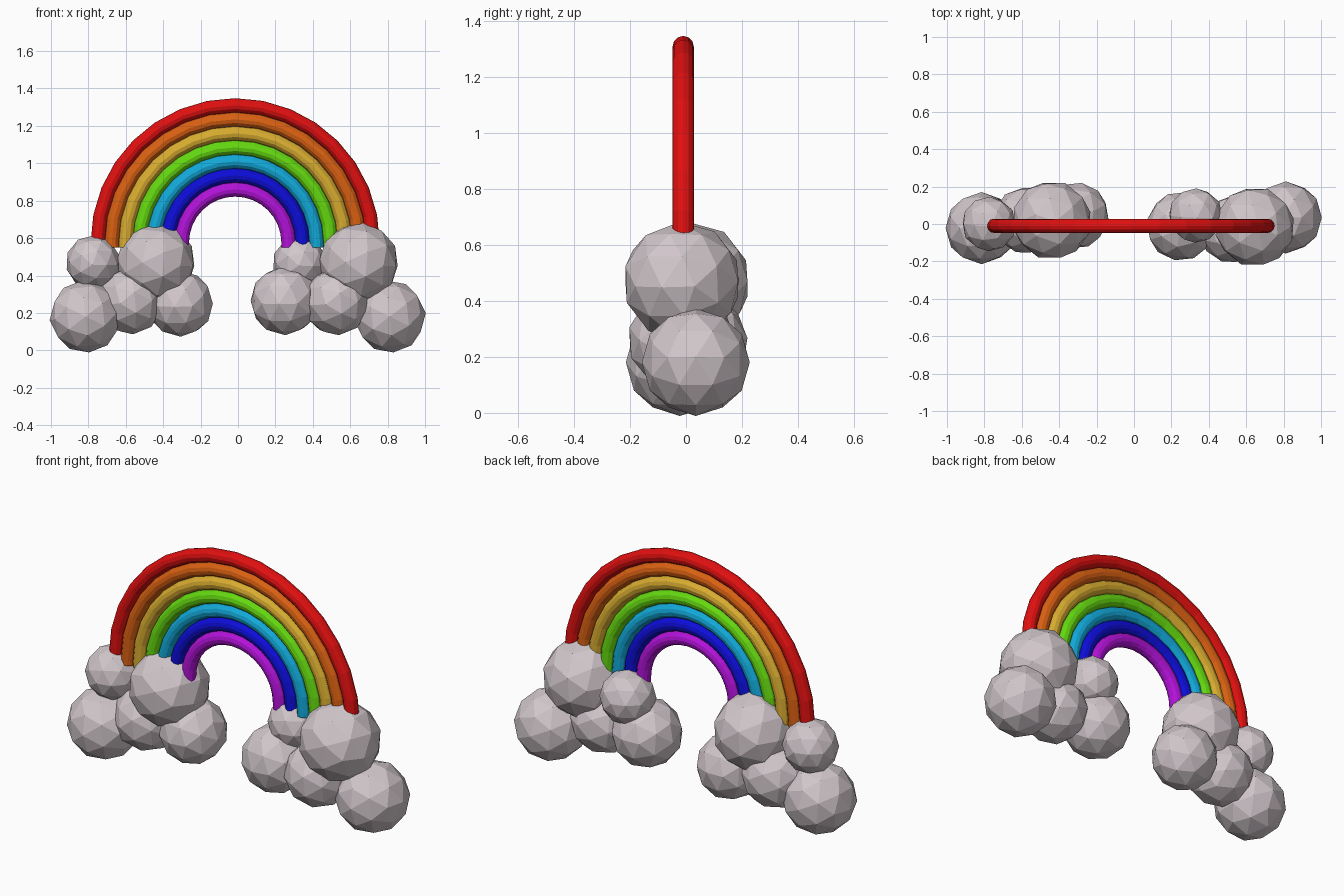
import bpy, bmesh, math
from mathutils import Matrix, Vector

if "Cube" in bpy.data.objects:
    bpy.data.objects.remove(bpy.data.objects["Cube"])


def material(name, rgb):
    m = bpy.data.materials.new(name)
    m.diffuse_color = (*rgb, 1)
    m.use_nodes = True
    m.node_tree.nodes["Principled BSDF"].inputs["Base Color"].default_value = m.diffuse_color
    return m


def add_object(name, bm, mat):
    bmesh.ops.recalc_face_normals(bm, faces=bm.faces)
    me = bpy.data.meshes.new(name)
    bm.to_mesh(me)
    bm.free()
    me.materials.append(mat)
    ob = bpy.data.objects.new(name, me)
    bpy.context.collection.objects.link(ob)


# Rainbow: seven touching half-ring tubes
CX, CY, CZ, END_Z = -0.015, -0.01, 0.575, 0.55
SEGMENTS, SIDES, TUBE = 16, 12, 0.038


def arch(name, radius, mat):
    bm = bmesh.new()
    path = [(radius, END_Z - CZ, 0.0)]
    for i in range(SEGMENTS + 1):
        a = math.pi * i / SEGMENTS
        path.append((radius * math.cos(a), radius * math.sin(a), a))
    path.append((-radius, END_Z - CZ, math.pi))
    rings = []
    for x, z, a in path:
        ring = []
        for k in range(SIDES):
            t = 2 * math.pi * k / SIDES
            out = TUBE * math.cos(t)
            ring.append(bm.verts.new((CX + x + out * math.cos(a),
                                      CY + TUBE * math.sin(t),
                                      CZ + z + out * math.sin(a))))
        rings.append(ring)
    for r0, r1 in zip(rings, rings[1:]):
        for k in range(SIDES):
            n = (k + 1) % SIDES
            bm.faces.new((r0[k], r0[n], r1[n], r1[k]))
    bm.faces.new(rings[0])
    bm.faces.new(rings[-1])
    add_object(name, bm, mat)


bands = [
    ("red", (0.75, 0.005, 0.005)),
    ("orange", (0.70, 0.12, 0.006)),
    ("yellow", (0.70, 0.42, 0.03)),
    ("green", (0.13, 0.70, 0.005)),
    ("light_blue", (0.006, 0.40, 0.70)),
    ("blue", (0.004, 0.004, 0.70)),
    ("purple", (0.45, 0.006, 0.70)),
]
for i, (colour, rgb) in enumerate(bands):
    arch(colour + "_arch", 0.735 - 0.075 * i, material(colour, rgb))

# Clouds: faceted puffs (x, y, z, radius), resting on a flat facet
cloud_grey = material("cloud grey", (0.64, 0.57, 0.60))
clouds = {
    "left": [(-0.815, -0.022, 0.181, 0.193), (-0.575, 0.02, 0.265, 0.18),
             (-0.31, 0.045, 0.25, 0.178), (-0.775, 0.0, 0.47, 0.146),
             (-0.44, 0.02, 0.47, 0.212)],
    "right": [(0.812, 0.035, 0.181, 0.193), (0.525, -0.03, 0.26, 0.18),
              (0.25, -0.012, 0.265, 0.185), (0.33, 0.045, 0.465, 0.146),
              (0.645, -0.015, 0.47, 0.214)],
}
face_up = Matrix.Rotation(math.radians(-37.38), 4, 'Y')
for side, puffs in clouds.items():
    for i, (x, y, z, r) in enumerate(puffs):
        bm = bmesh.new()
        spin = Matrix.Rotation(0.7 * i, 4, 'Z')
        bmesh.ops.create_icosphere(
            bm, subdivisions=2, radius=r,
            matrix=Matrix.Translation(Vector((x, y, z))) @ spin @ face_up)
        add_object(f"{side}_cloud_puff_{i + 1}", bm, cloud_grey)
